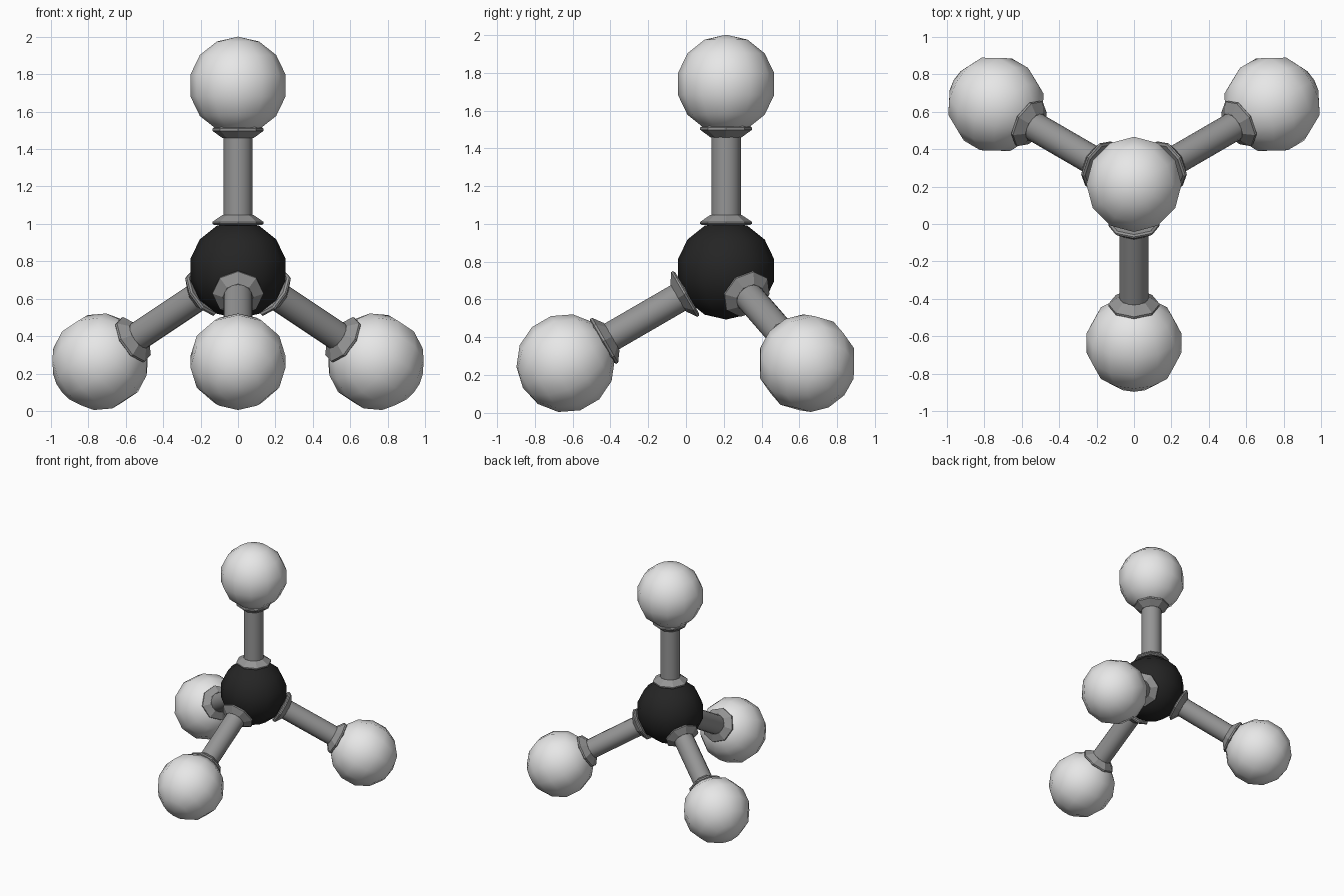
import bpy, bmesh, math
from mathutils import Vector

if "Cube" in bpy.data.objects:
    bpy.data.objects.remove(bpy.data.objects["Cube"])

R = 0.261                      # atom radius
CENTRE = Vector((0, 0.212, 0.755))


def material(name, rgb):
    m = bpy.data.materials.new(name)
    m.diffuse_color = (*rgb, 1)
    m.use_nodes = True
    m.node_tree.nodes["Principled BSDF"].inputs["Base Color"].default_value = m.diffuse_color
    return m


white = material("pale white", (0.80, 0.80, 0.80))
grey = material("mid grey", (0.30, 0.30, 0.30))
black = material("soft black", (0.018, 0.018, 0.018))


def add_object(name, bm, mat, loc, rot, angle):
    bmesh.ops.recalc_face_normals(bm, faces=bm.faces)
    me = bpy.data.meshes.new(name)
    bm.to_mesh(me)
    bm.free()
    me.materials.append(mat)
    ob = bpy.data.objects.new(name, me)
    bpy.context.collection.objects.link(ob)
    ob.location = loc
    ob.rotation_mode = 'QUATERNION'
    ob.rotation_quaternion = rot
    bpy.ops.object.select_all(action='DESELECT')
    ob.select_set(True)
    bpy.context.view_layer.objects.active = ob
    bpy.ops.object.shade_smooth_by_angle(angle=math.radians(angle))
    return ob


def ball(name, mat, loc, rot):
    bm = bmesh.new()
    bmesh.ops.create_uvsphere(bm, u_segments=12, v_segments=7, radius=R)
    return add_object(name, bm, mat, loc, rot, 60)


def turned(name, profile, sides, mat, loc, rot, angle):
    """Closed solid from (radius, height) rings around the local z axis."""
    bm = bmesh.new()
    rings = [[bm.verts.new((r * math.cos(2 * math.pi * i / sides),
                            r * math.sin(2 * math.pi * i / sides), z))
              for i in range(sides)] for r, z in profile]
    for a, b in zip(rings, rings[1:]):
        for i in range(sides):
            j = (i + 1) % sides
            bm.faces.new((a[i], a[j], b[j], b[i]))
    bm.faces.new(rings[0][::-1])
    bm.faces.new(rings[-1])
    return add_object(name, bm, mat, loc, rot, angle)


# Central ball
UP = Vector((0, 0, 1)).rotation_difference(Vector((0, 0, 1)))
ball("central_ball", black, CENTRE, UP)

# Four arms: rod, two flared collars and an outer ball
ends = {
    "top": Vector((0, 0.212, 1.74)),
    "front": Vector((0, -0.637, 0.263)),
    "right": Vector((0.738, 0.64, 0.263)),
    "left": Vector((-0.738, 0.64, 0.263)),
}
for side, end in ends.items():
    axis = end - CENTRE
    length = axis.length
    rot = Vector((0, 0, 1)).rotation_difference(axis) if side == "top" \
        else axis.to_track_quat('Z', 'Y')
    ball(side + "_ball", white, end, rot)
    turned(side + "_rod", [(0.078, 0.2), (0.078, length - 0.2)], 16,
           grey, CENTRE, rot, 40)
    turned(side + "_inner_collar",
           [(0.125, 0.238), (0.137, 0.246), (0.137, 0.256), (0.082, 0.293)],
           8, grey, CENTRE, rot, 20)
    n = length
    turned(side + "_outer_collar",
           [(0.082, n - 0.282), (0.137, n - 0.242), (0.137, n - 0.230),
            (0.125, n - 0.222)], 8, grey, CENTRE, rot, 20)
